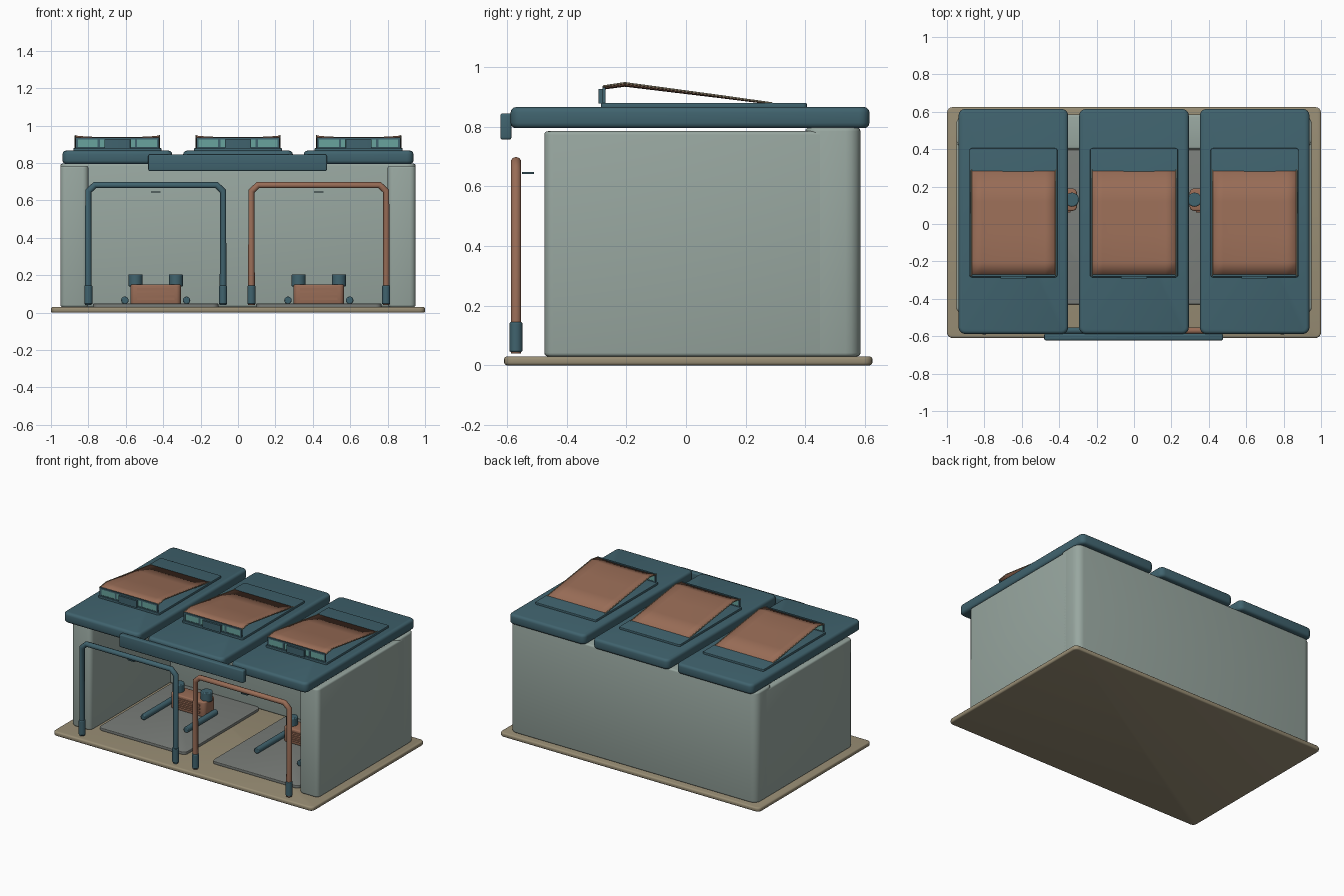
import bpy
import bmesh
from mathutils import Vector

old = bpy.data.objects.get("Cube")
if old:
    bpy.data.objects.remove(old, do_unlink=True)


def material(name, rgb):
    lin = [((c / 255 + 0.055) / 1.055) ** 2.4 for c in rgb] + [1]
    m = bpy.data.materials.new(name)
    m.use_nodes = True
    m.diffuse_color = lin
    bsdf = m.node_tree.nodes["Principled BSDF"]
    bsdf.inputs["Base Color"].default_value = lin
    bsdf.inputs["Roughness"].default_value = 0.6
    return m


TEAL = material("deep teal", (64, 99, 110))
COPPER = material("copper brown", (152, 108, 86))
WALL = material("sage grey", (152, 167, 160))
TAN = material("sand", (152, 141, 116))
PAD = material("mid grey", (122, 126, 122))
GLASS = material("pale teal glass", (104, 164, 158))


def finish(ob, mat, angle=0.7):
    ob.data.materials.append(mat)
    bpy.ops.object.select_all(action="DESELECT")
    ob.select_set(True)
    bpy.context.view_layer.objects.active = ob
    bpy.ops.object.shade_smooth_by_angle(angle=angle)
    return ob


def mesh_object(name, bm, mat):
    bmesh.ops.recalc_face_normals(bm, faces=bm.faces)
    me = bpy.data.meshes.new(name)
    bm.to_mesh(me)
    bm.free()
    ob = bpy.data.objects.new(name, me)
    bpy.context.collection.objects.link(ob)
    return finish(ob, mat)


def box(name, x, y, z, mat, corner=0.0, edge=0.0):
    """Box from ranges; corner rounds upright edges, edge rounds the rims."""
    bm = bmesh.new()
    bmesh.ops.create_cube(bm, size=1)
    for v in bm.verts:
        v.co = Vector([r[0] if c < 0 else r[1] for c, r in zip(v.co, (x, y, z))])
    if corner:
        upright = [e for e in bm.edges
                   if abs(e.verts[0].co.z - e.verts[1].co.z) > 1e-4]
        bmesh.ops.bevel(bm, geom=upright, offset=corner, segments=4,
                        profile=0.5, affect="EDGES")
    if edge:
        rims = [e for e in bm.edges
                if abs(e.verts[0].co.z - e.verts[1].co.z) < 1e-5]
        bmesh.ops.bevel(bm, geom=rims, offset=edge, segments=3,
                        profile=0.5, affect="EDGES")
    return mesh_object(name, bm, mat)


def rod(name, start, end, radius, mat, edge=0.0):
    a, b = Vector(start), Vector(end)
    bpy.ops.mesh.primitive_cylinder_add(vertices=20, radius=radius,
                                        depth=(b - a).length,
                                        location=(a + b) / 2)
    ob = bpy.context.object
    ob.name = name
    ob.rotation_euler = (b - a).to_track_quat("Z", "Y").to_euler()
    if edge:
        mod = ob.modifiers.new("soft rim", "BEVEL")
        mod.width, mod.segments = edge, 2
    return finish(ob, mat)


def tube(name, points, radius, mat):
    cu = bpy.data.curves.new(name, "CURVE")
    cu.dimensions = "3D"
    cu.bevel_depth, cu.bevel_resolution, cu.use_fill_caps = radius, 3, True
    sp = cu.splines.new("POLY")
    sp.points.add(len(points) - 1)
    for p, co in zip(sp.points, points):
        p.co = (*co, 1)
    ob = bpy.data.objects.new(name, cu)
    bpy.context.collection.objects.link(ob)
    cu.materials.append(mat)
    return ob


# Floor slab and walls
box("floor_slab", (-1, 1), (-0.61, 0.625), (0, 0.03), TAN, 0.03, 0.01)
box("back_wall", (-0.95, 0.95), (0.4, 0.585), (0.03, 0.797), WALL, 0.05, 0.012)
for side, s in (("left", 1), ("right", -1)):
    xs = sorted((s * 0.8, s * 0.95))
    box(side + "_wall", xs, (-0.475, 0.5), (0.03, 0.785), WALL, 0.03, 0.012)


def tilted_cover(name, cx):
    """Thin sloping sheet that dips slightly between its side edges."""
    profile = [(-0.278, 0.936), (-0.205, 0.947), (-0.05, 0.926),
               (0.12, 0.903), (0.29, 0.879)]
    cols = 8
    bm = bmesh.new()
    rows = []
    for y, z in profile:
        row = []
        for i in range(cols + 1):
            t = 2 * i / cols - 1
            sag = 0.008 * (1 - t ** 4) * (z - 0.879) / 0.07
            row.append(bm.verts.new((cx + 0.225 * t, y, z - sag)))
        rows.append(row)
    for r0, r1 in zip(rows, rows[1:]):
        for i in range(cols):
            bm.faces.new((r0[i], r0[i + 1], r1[i + 1], r1[i]))
    ob = mesh_object(name, bm, COPPER)
    mod = ob.modifiers.new("thickness", "SOLIDIFY")
    mod.thickness = 0.005
    for s in (-1, 1):
        tube(name + "_piping", [(cx + s * 0.225, y, z) for y, z in profile],
             0.003, TAN)


# Roof panels, each with a raised hatch
for label, cx in (("right", -0.645), ("middle", 0), ("left", 0.645)):
    box(label + "_roof_panel", (cx - 0.293, cx + 0.293), (-0.588, 0.615),
        (0.795, 0.866), TEAL, 0.035, 0.018)
    box(label + "_hatch_base", (cx - 0.235, cx + 0.235), (-0.285, 0.405),
        (0.86, 0.88), TEAL, 0.012, 0.004)
    tilted_cover(label + "_hatch_cover", cx)
    # Hatch window
    box(label + "_window_top_rail", (cx - 0.222, cx + 0.222), (-0.28, -0.27),
        (0.926, 0.937), TEAL)
    box(label + "_window_sill", (cx - 0.222, cx + 0.222), (-0.28, -0.27),
        (0.878, 0.886), TEAL)
    box(label + "_window_glass", (cx - 0.215, cx + 0.215), (-0.277, -0.272),
        (0.882, 0.93), GLASS)
    box(label + "_window_latch", (cx - 0.07, cx + 0.07), (-0.293, -0.272),
        (0.878, 0.926), TEAL, 0.004)
    for s in (-1, 1):
        for px in (0.217, 0.1):
            x = cx + s * px
            box(label + "_window_post", (x - 0.006, x + 0.006),
                (-0.28, -0.27), (0.88, 0.936), TEAL)

# Front fascia under the roof edge
box("front_fascia", (-0.48, 0.475), (-0.622, -0.585), (0.757, 0.845),
    TEAL, 0.008, 0.008)

# Two bays: entrance hoop, floor pad and lifting unit
for label, cx, mat in (("right", -0.44, TEAL), ("left", 0.432, COPPER)):
    h, y = 0.36, -0.57
    hoop = [(cx - h, 0.04), (cx - h, 0.65), (cx - h + 0.035, 0.682),
            (cx + h - 0.035, 0.682), (cx + h, 0.65), (cx + h, 0.04)]
    tube(label + "_hoop", [(x, y, z) for x, z in hoop], 0.018, mat)
    for s in (-1, 1):
        rod(label + "_hoop_foot", (cx + s * h, y, 0.045),
            (cx + s * h, y, 0.145), 0.022, TEAL, 0.005)
    box(label + "_sign_bracket", (cx - 0.025, cx + 0.025), (-0.55, -0.51),
        (0.642, 0.648), TEAL)

    box(label + "_floor_pad", (cx - 0.335, cx + 0.335), (-0.43, 0.398),
        (0.028, 0.048), PAD, 0.03, 0.004)
    box(label + "_lift_block", (cx - 0.135, cx + 0.135), (0.07, 0.19),
        (0.045, 0.15), COPPER, 0.025, 0.008)
    for z in (0.075, 0.1, 0.125):
        box(label + "_lift_rib", (cx - 0.1, cx + 0.1), (0.062, 0.08),
            (z - 0.006, z + 0.006), COPPER)
    for s in (-1, 1):
        rod(label + "_lift_post", (cx + s * 0.108, 0.13, 0.14),
            (cx + s * 0.108, 0.13, 0.205), 0.038, TEAL, 0.006)
        rod(label + "_lift_arm", (cx + s * 0.165, -0.18, 0.066),
            (cx + s * 0.165, 0.15, 0.066), 0.02, TEAL, 0.005)
